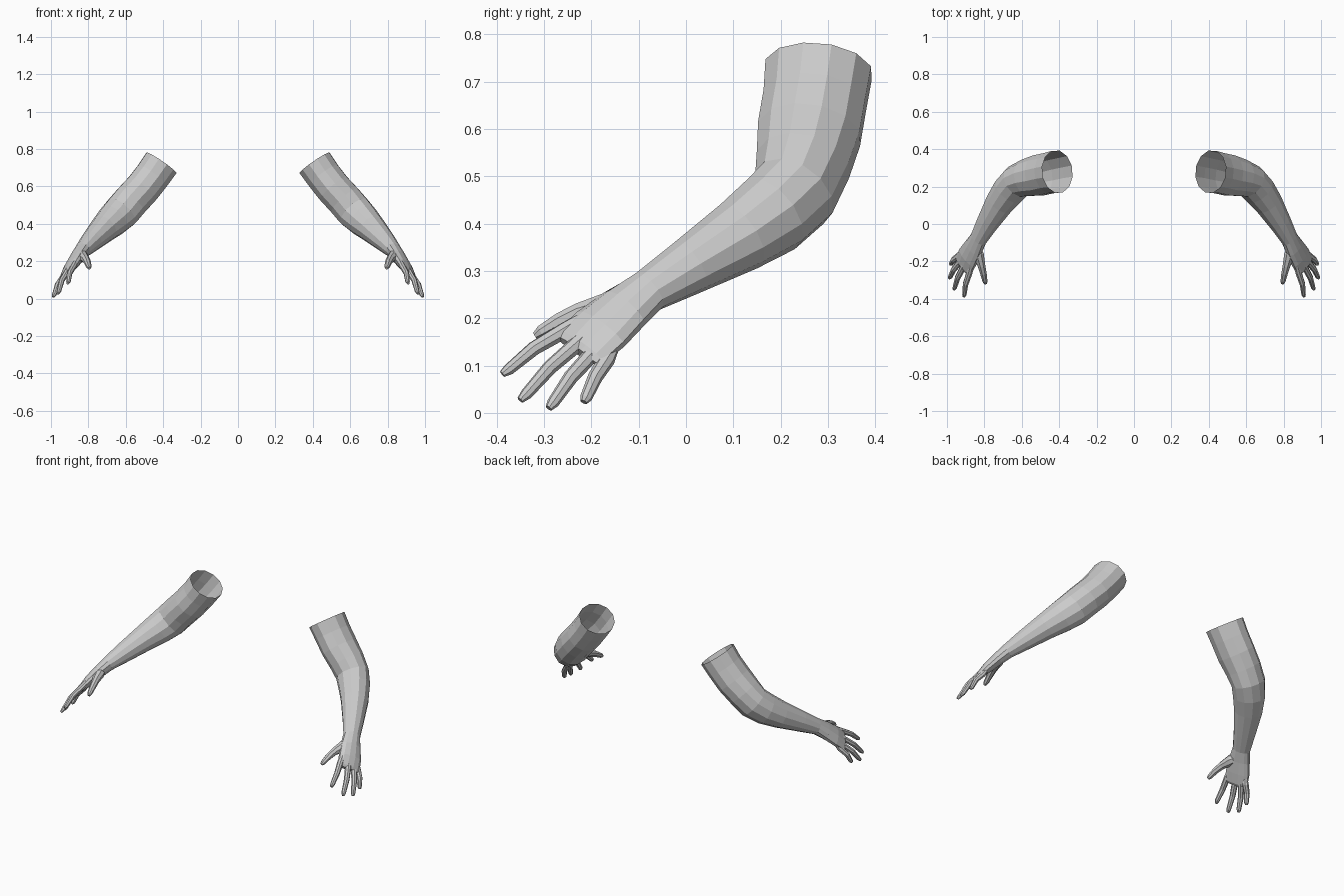
import bpy, bmesh, math
from mathutils import Vector

skin = bpy.data.materials.new("light_grey")
skin.diffuse_color = (0.6, 0.6, 0.6, 1)

OUTWARD = Vector((0.66, 0.0, 0.75))   # back-of-hand side of the limb


def loft(name, rings, sides, cap_start=True):
    """Skin elliptical rings (centre, radius across, radius through), mirrored in x."""
    bm = bmesh.new()
    pts = [Vector(r[0]) for r in rings]
    loops = []
    for i, (c, ru, rv) in enumerate(rings):
        a, b = pts[max(i - 1, 0)], pts[min(i + 1, len(pts) - 1)]
        t = (b - a).normalized()
        v = (OUTWARD - t * OUTWARD.dot(t)).normalized()
        u = t.cross(v)
        loop = []
        for k in range(sides):
            ang = 2 * math.pi * (k + 0.5) / sides
            loop.append(bm.verts.new(pts[i] + u * ru * math.cos(ang) + v * rv * math.sin(ang)))
        loops.append(loop)
    for p, q in zip(loops, loops[1:]):
        for k in range(sides):
            n = (k + 1) % sides
            bm.faces.new((p[k], p[n], q[n], q[k]))
    if cap_start:
        bm.faces.new(loops[0][::-1])
    bm.faces.new(loops[-1])
    if cap_start:
        bmesh.ops.recalc_face_normals(bm, faces=bm.faces)
    me = bpy.data.meshes.new(name)
    bm.to_mesh(me)
    bm.free()
    me.materials.append(skin)
    ob = bpy.data.objects.new(name, me)
    bpy.context.collection.objects.link(ob)
    ob.modifiers.new("mirror", 'MIRROR').use_axis[0] = True
    return ob


# Arm and palm in one skin, open at the shoulder end
loft("arm", [
    ((0.410, 0.280, 0.725), 0.116, 0.100),
    ((0.455, 0.272, 0.660), 0.112, 0.098),
    ((0.510, 0.260, 0.590), 0.112, 0.098),
    ((0.570, 0.247, 0.525), 0.102, 0.098),
    ((0.622, 0.228, 0.465), 0.092, 0.098),
    ((0.668, 0.180, 0.420), 0.090, 0.090),
    ((0.718, 0.112, 0.373), 0.080, 0.076),
    ((0.783, 0.005, 0.308), 0.062, 0.058),
    ((0.832, -0.080, 0.257), 0.050, 0.042),
    ((0.860, -0.130, 0.220), 0.062, 0.036),
    ((0.890, -0.180, 0.177), 0.071, 0.030),
    ((0.912, -0.222, 0.140), 0.070, 0.020),
    ((0.918, -0.232, 0.132), 0.062, 0.012),
], 12, cap_start=False)

# Fingers: base inside the palm, raised middle joint, narrow tip
fingers = {
    "index_finger": ((0.878, -0.255, 0.175), (0.910, -0.388, 0.082)),
    "middle_finger": ((0.910, -0.225, 0.150), (0.963, -0.350, 0.027)),
    "ring_finger": ((0.927, -0.197, 0.126), (0.988, -0.290, 0.010)),
    "little_finger": ((0.935, -0.168, 0.112), (0.982, -0.216, 0.023)),
}
for name, (base, tip) in fingers.items():
    b, t = Vector(base), Vector(tip)
    root = b + (b - t) * 0.25
    mid = b.lerp(t, 0.5) + OUTWARD * 0.010
    loft(name, [
        (root, 0.014, 0.012),
        (b, 0.018, 0.017),
        (mid, 0.016, 0.015),
        (b.lerp(t, 0.9), 0.013, 0.012),
        (t, 0.008, 0.007),
    ], 8)

# Thumb with its fleshy base
loft("thumb", [
    ((0.852, -0.110, 0.230), 0.024, 0.024),
    ((0.832, -0.165, 0.226), 0.032, 0.029),
    ((0.815, -0.225, 0.212), 0.022, 0.021),
    ((0.805, -0.265, 0.195), 0.019, 0.018),
    ((0.797, -0.305, 0.172), 0.015, 0.014),
    ((0.794, -0.318, 0.163), 0.009, 0.008),
], 8)
